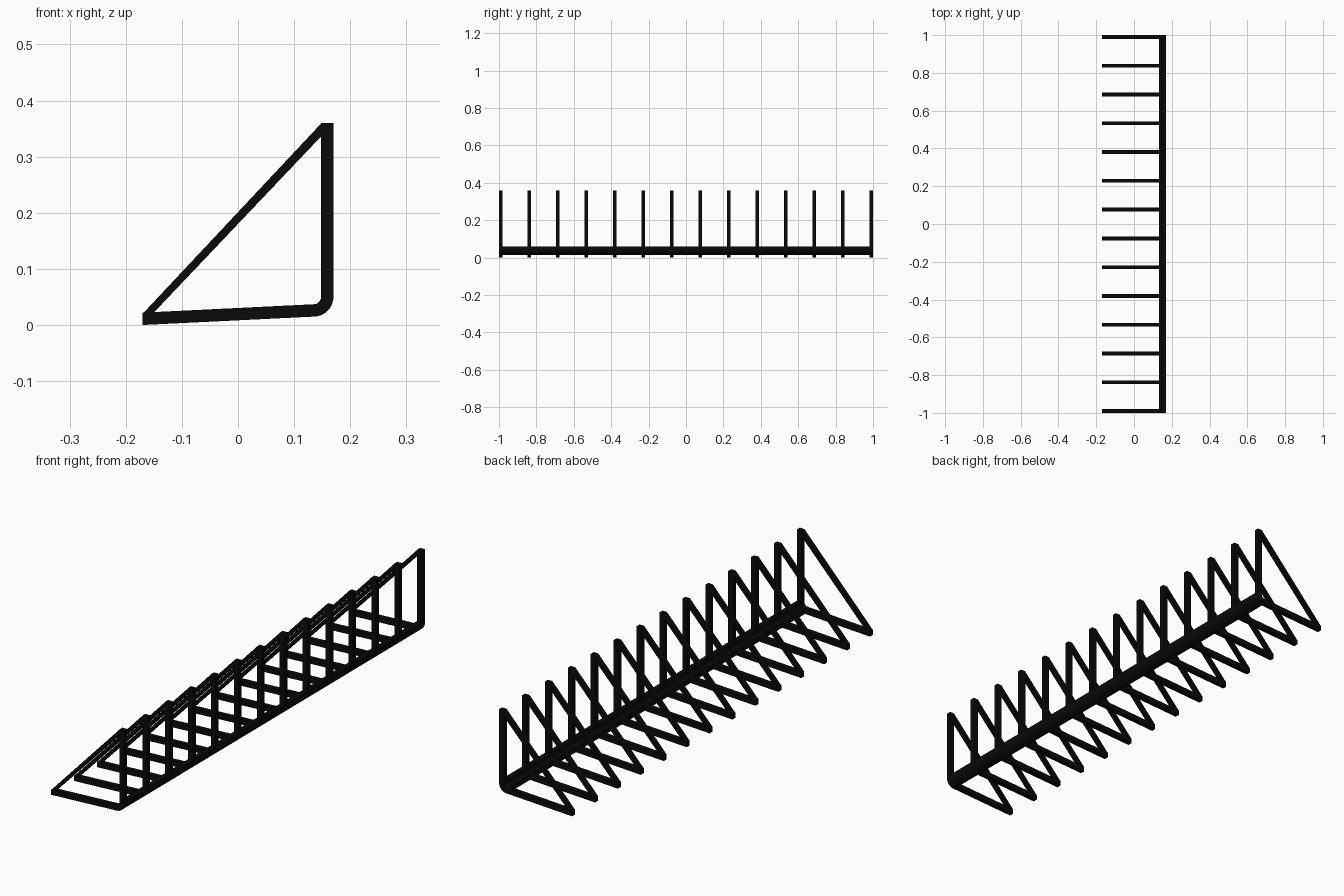
import bpy, bmesh, math

if "Cube" in bpy.data.objects:
    bpy.data.objects.remove(bpy.data.objects["Cube"])

black = bpy.data.materials.new("satin black")
black.diffuse_color = (0.003, 0.003, 0.0033, 1)
black.use_nodes = True
black.node_tree.nodes["Principled BSDF"].inputs["Base Color"].default_value = black.diffuse_color

COUNT, BAR = 14, 0.02            # number of ribs, rib width along y
STEP = (2 - BAR) / (COUNT - 1)
CX, CZ, R_OUT, R_IN = 0.135, 0.05, 0.035, 0.013   # rounded corner
TILT = math.radians(2.6)


def arc(r, n=10):
    """Corner arc from the sloping foot round to the upright."""
    a0 = -math.pi / 2 + TILT
    return [(CX + r * math.cos(a0 * (1 - i / n)), CZ + r * math.sin(a0 * (1 - i / n)))
            for i in range(n + 1)]


def prism(name, pts, y0, y1, repeat=1):
    """Extrude an xz profile along y, optionally repeated in a row."""
    bm = bmesh.new()
    face = bm.faces.new([bm.verts.new((x, y0, z)) for x, z in pts])
    ext = bmesh.ops.extrude_face_region(bm, geom=[face])
    for v in ext["geom"]:
        if isinstance(v, bmesh.types.BMVert):
            v.co.y = y1
    bmesh.ops.recalc_face_normals(bm, faces=bm.faces)
    me = bpy.data.meshes.new(name)
    bm.to_mesh(me)
    bm.free()
    me.materials.append(black)
    ob = bpy.data.objects.new(name, me)
    bpy.context.collection.objects.link(ob)
    if repeat > 1:
        m = ob.modifiers.new("row", 'ARRAY')
        m.count = repeat
        m.use_relative_offset = False
        m.use_constant_offset = True
        m.constant_offset_displace = (0, STEP, 0)
    bpy.context.view_layer.objects.active = ob
    ob.select_set(True)
    bpy.ops.object.shade_smooth_by_angle(angle=math.radians(30))
    ob.select_set(False)
    return ob


# L-shaped ribs: sloping foot, rounded corner, upright
left, top = -0.17, 0.36
outer, inner = arc(R_OUT), arc(R_IN)
ribs = [(left, 0.0)] + outer + [(CX + R_OUT, top), (CX + R_IN, top)] \
    + inner[::-1] + [(left, 0.022)]
prism("rib_frames", ribs, -1, -1 + BAR, COUNT)

# Diagonal braces from foot tip to top of upright
brace = [(left, 0.02), (-0.152, 0.02), (0.149, 0.337), (0.149, top)]
prism("diagonal_braces", brace, -1, -1 + BAR, COUNT)

# Long curved rail joining all the corners
rail = [(0.132, 0.0148)] + outer + [(CX + R_OUT, 0.06), (CX + R_IN, 0.06)] \
    + inner[::-1] + [(0.132, 0.0368)]
prism("corner_rail", rail, -1, 1)
